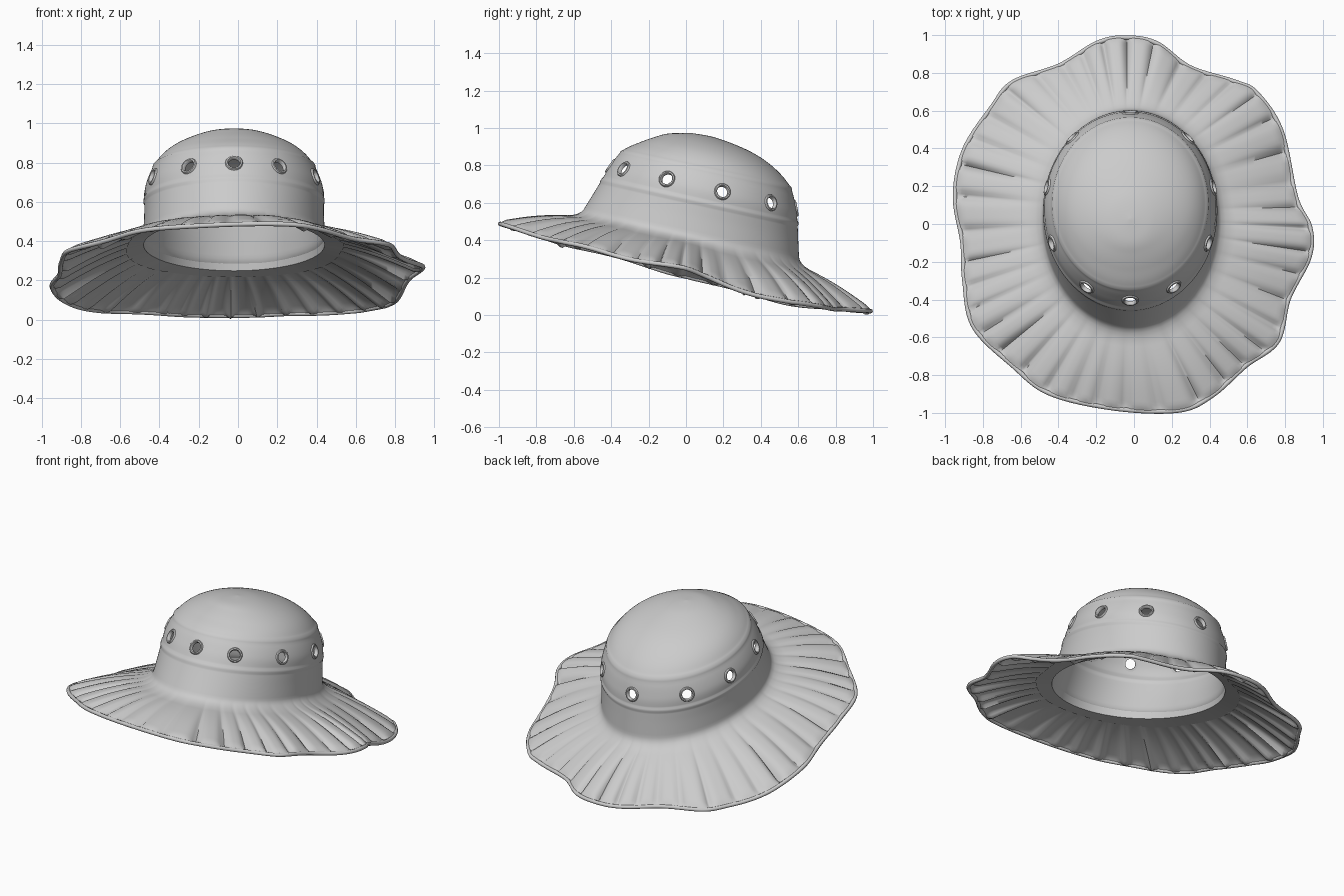
import bpy, bmesh, math
from mathutils import Vector, Matrix

old = bpy.data.objects.get("Cube")
if old:
    bpy.data.objects.remove(old)

SEGMENTS = 342
PLEATS = 40
FILLET_START, FILLET_END = .4, .16

mat = bpy.data.materials.new("soft grey fabric")
mat.use_nodes = True
GREY = (0.6, 0.6, 0.6, 1)
mat.diffuse_color = GREY
mat.node_tree.nodes["Principled BSDF"].inputs["Base Color"].default_value = GREY

# Crown rings: front y, front z, back y, back z, half width
RINGS = [(-.565, .525, .6, .265, .46), (-.50, .63, .594, .40, .452), (-.445, .72, .59, .49, .45),
         (-.40, .795, .583, .57, .443), (-.335, .875, .55, .685, .40), (-.24, .92, .465, .785, .335),
         (-.16, .948, .34, .87, .24), (-.09, .965, .16, .942, .12), (.02, .968, .025, .968, .002)]
# Wavy brim outline seen from above
OUTLINE = [(-.05, 1), (.12, .97), (.3, .84), (.55, .76), (.66, .7), (.79, .5), (.87, .14), (.945, -.02),
           (.94, -.18), (.83, -.4), (.77, -.63), (.6, -.76), (.42, -.92), (.24, -1), (-.1, -.99),
           (-.45, -.91), (-.65, -.76), (-.86, -.55), (-.91, -.3), (-.92, -.1), (-.96, .15), (-.91, .4),
           (-.76, .63), (-.65, .76), (-.4, .85), (-.2, .97)]


def smooth_sample(points, s, cyclic=False):
    """Smooth curve through the points at position s."""
    n, i = len(points), int(math.floor(s))
    f = s - i
    pick = (lambda k: points[k % n]) if cyclic else (lambda k: points[min(max(k, 0), n - 1)])
    return [b + f * (c - a) / 2 + f * f * (a - 2.5 * b + 2 * c - d / 2) + f ** 3 * (3 * b - 3 * c + d - a) / 2
            for a, b, c, d in zip(pick(i - 1), pick(i), pick(i + 1), pick(i + 2))]


def crown_point(s, angle):
    yf, zf, yb, zb, half = smooth_sample(RINGS, s)
    # raised seams above and below the band
    ridge = .007 * sum(math.exp(-((s - seam) / .1) ** 2) for seam in (2, 3.95))
    f = (1 + math.sin(angle)) / 2
    return Vector((-.02 + (half + ridge) * math.cos(angle),
                   yf + (yb - yf) * f + ridge * math.sin(angle), zf + (zb - zf) * f))


def rim_point(j):
    x, y = (.987 * c for c in smooth_sample(OUTLINE, j * len(OUTLINE) / SEGMENTS, True))
    a = math.atan2(y, x)
    z = .215 - .235 * y + .04 * y * y - .03 * math.sin(math.pi * max(0, y)) + .15 * max(0, x - .75)
    return Vector((x, y, z + .01 * math.sin(9 * a + 1) * (1 - y * y)))


def brim_point(t, j):
    rim = rim_point(j)
    a = math.atan2(rim.y, rim.x)
    base = crown_point(0, a)
    if t < FILLET_END:
        # rounded turn from crown to brim
        w = t / FILLET_END
        p = crown_point(FILLET_START, a).lerp(base, w).lerp(base.lerp(base.lerp(rim, FILLET_END), w), w)
    else:
        p = base.lerp(rim, t)
    # gathered pleats, deepest just inside the flat hem
    u = PLEATS * a / math.tau + .25 * math.sin(3 * a + 1) + .15 * math.sin(7 * a)
    valley = (1 - abs(math.sin(math.pi * u))) ** 2
    depth = .042 + .008 * math.sin(5 * a) + .006 * math.sin(11 * a + 2)
    fade = t ** 1.2 * min(1, (1 - t) / .06)
    p.z += .016 * math.sin(math.pi * t) + fade * (.011 - depth * valley)
    return p


def make_object(name, bm):
    bmesh.ops.recalc_face_normals(bm, faces=bm.faces)
    mesh = bpy.data.meshes.new(name)
    bm.to_mesh(mesh)
    bm.free()
    mesh.materials.append(mat)
    ob = bpy.data.objects.new(name, mesh)
    bpy.context.collection.objects.link(ob)
    return ob


def activate(ob):
    bpy.ops.object.select_all(action='DESELECT')
    ob.select_set(True)
    bpy.context.view_layer.objects.active = ob


def shade(ob, degrees):
    activate(ob)
    bpy.ops.object.shade_smooth_by_angle(angle=math.radians(degrees))


def skin(bm, rows, closed=False):
    """Join rows of points, each a closed loop, with quads; return the vertices."""
    grid = [[bm.verts.new(p) for p in row] for row in rows]
    pairs = zip(grid, grid[1:] + grid[:1]) if closed else zip(grid, grid[1:])
    for low, high in pairs:
        for j in range(len(low)):
            k = (j + 1) % len(low)
            bm.faces.new((low[j], high[j], high[k], low[k]))
    return grid


# Hat shell: pleated brim running into the domed crown
rim = [rim_point(j) for j in range(SEGMENTS)]
angles = [math.atan2(p.y, p.x) for p in rim]
brim_steps, crown_steps = 25, 64
crown_span = len(RINGS) - 1 - FILLET_START
rows = [[brim_point(1 - i / brim_steps, j) for j in range(SEGMENTS)] for i in range(brim_steps)]
rows += [[crown_point(FILLET_START + i * crown_span / crown_steps, a) for a in angles]
         for i in range(crown_steps + 1)]
bm = bmesh.new()
bm.faces.new(skin(bm, rows)[-1])
hat = make_object("hat_shell", bm)
activate(hat)
solid = hat.modifiers.new("thickness", 'SOLIDIFY')
solid.thickness, solid.offset = .012, 0
bpy.ops.object.modifier_apply(modifier=solid.name)

# Eyelets round the band: one in front, one behind, the rest in pairs
turns = [0, 180] + [s * d for d in (31, 67, 102, 137) for s in (-1, 1)]
section = [(.030, -.010), (.030, .008), (.034, .013), (.041, .012), (.045, .006), (.045, -.010)]
steps = [i * math.tau / 24 for i in range(24)]
cutters, eyelets = bmesh.new(), bmesh.new()
for turn in turns:
    a = math.radians(turn - 90)
    around = crown_point(3, a + .05) - crown_point(3, a - .05)
    upward = crown_point(3.1, a) - crown_point(2.9, a)
    facing = around.cross(upward).to_track_quat('Z', 'Y').to_matrix().to_4x4()
    place = Matrix.Translation(crown_point(3, a)) @ facing
    bmesh.ops.create_cone(cutters, cap_ends=True, segments=20, radius1=.034, radius2=.034, depth=.14, matrix=place)
    skin(eyelets, [[place @ Vector((r * math.cos(b), r * math.sin(b), h)) for r, h in section]
                   for b in steps], closed=True)
shade(make_object("eyelets", eyelets), 40)

# Punch the holes
cutter = make_object("hole_cutters", cutters)
cutter.hide_render = True
cut = hat.modifiers.new("holes", 'BOOLEAN')
cut.operation, cut.solver, cut.object = 'DIFFERENCE', 'EXACT', cutter
activate(hat)
bpy.ops.object.modifier_apply(modifier=cut.name)
bpy.data.objects.remove(cutter)
shade(hat, 65)

# Inner band: straight lining that meets the brim in a crisp edge underneath
drop = Vector((0, 0, -.016))
bases = [crown_point(0, a) for a in angles]
bm = bmesh.new()
skin(bm, [[crown_point(.55, a) for a in angles], [p + drop for p in bases],
          [p.lerp(q, .2) for p, q in zip(bases, rim)]])
shade(make_object("inner_band", bm), 30)

# Rolled hem along the brim edge
loops = []
for j, p in enumerate(rim):
    along = (rim[(j + 1) % SEGMENTS] - rim[j - 1]).normalized()
    side = along.cross(Vector((0, 0, 1))).normalized()
    up = side.cross(along)
    loops.append([p + .012 * (side * math.cos(b) + up * math.sin(b)) for b in steps[::3]])
bm = bmesh.new()
skin(bm, loops, closed=True)
shade(make_object("brim_hem", bm), 70)
